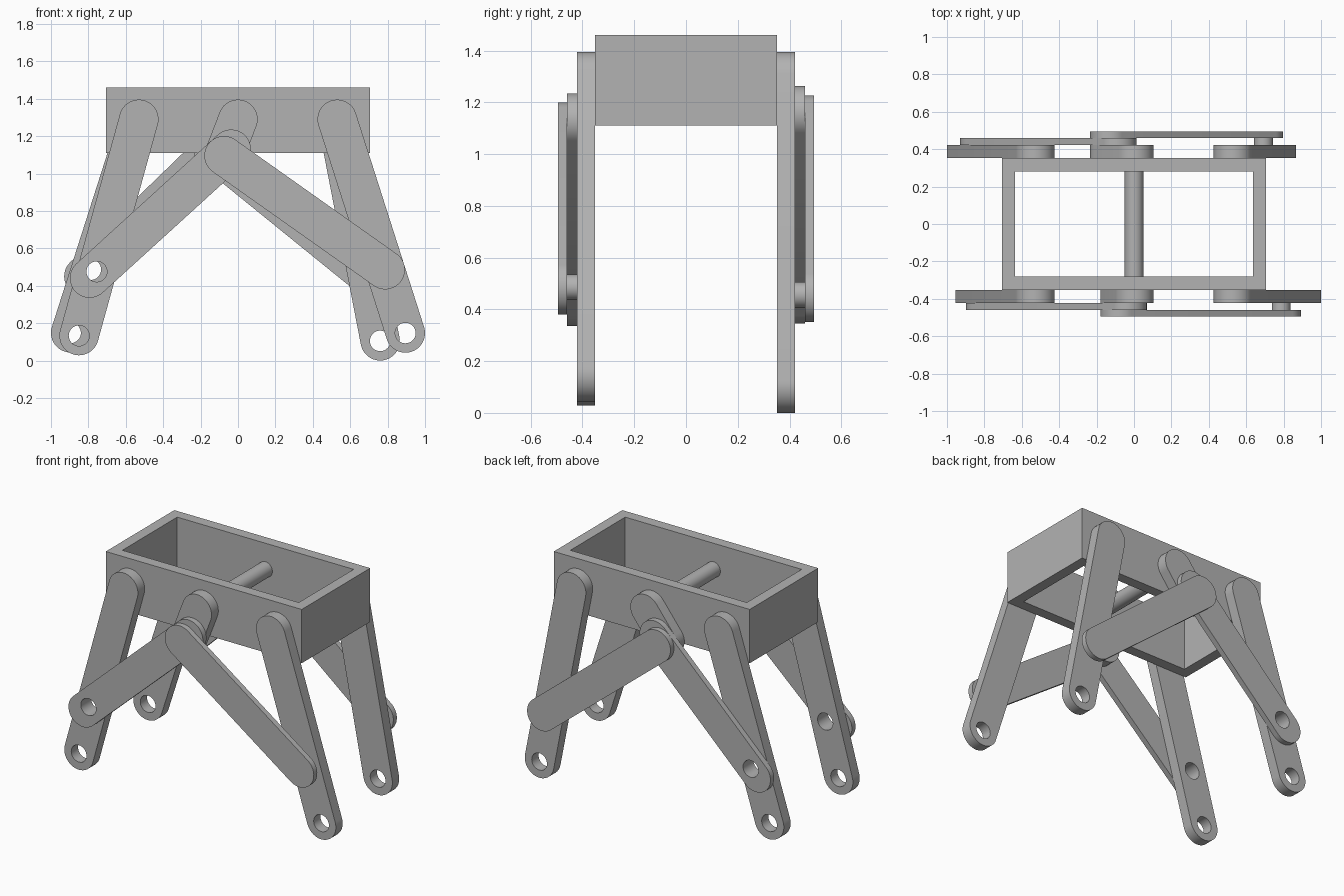
import bpy
from math import pi, cos, sin, atan2, radians
from mathutils import Vector

cube = bpy.data.objects.get("Cube")
if cube:
    bpy.data.objects.remove(cube, do_unlink=True)

grey = bpy.data.materials.new("grey")
grey.use_nodes = True
colour = (0.45, 0.45, 0.45, 1)
grey.diffuse_color = colour
grey.node_tree.nodes["Principled BSDF"].inputs["Base Color"].default_value = colour

R = 0.105      # half width of every bar
HOLE = 0.055   # pivot hole radius
WALL = 0.352   # half depth of the frame
LEG_Y = (WALL, 0.422)
INNER_Y = (0.422, 0.459)
OUTER_Y = (0.459, 0.495)


def finish(ob, name):
    ob.name = ob.data.name = name
    ob.data.materials.clear()
    ob.data.materials.append(grey)
    bpy.ops.object.shade_smooth_by_angle(angle=radians(35))


def arc(centre, radius, start, sweep, n):
    return [(centre[0] + radius * cos(start + sweep * i / n),
             centre[1] + radius * sin(start + sweep * i / n)) for i in range(n + 1)]


def plate(name, loops, thickness, location, upright=True):
    """Extrude a flat outline; loops after the first are openings."""
    curve = bpy.data.curves.new(name, "CURVE")
    curve.dimensions, curve.fill_mode = "2D", "BOTH"
    curve.extrude = thickness / 2
    for loop in loops:
        spline = curve.splines.new("POLY")
        spline.points.add(len(loop) - 1)
        for point, (x, y) in zip(spline.points, loop):
            point.co = (x, y, 0, 1)
        spline.use_cyclic_u = True
    ob = bpy.data.objects.new(name, curve)
    bpy.context.collection.objects.link(ob)
    ob.location = location
    ob.rotation_euler.x = pi / 2 if upright else 0
    bpy.ops.object.select_all(action="DESELECT")
    ob.select_set(True)
    bpy.context.view_layer.objects.active = ob
    bpy.ops.object.convert(target="MESH")
    ob = bpy.context.object
    # Weld the caps to the sides
    bpy.ops.object.mode_set(mode="EDIT")
    bpy.ops.mesh.select_all(action="SELECT")
    bpy.ops.mesh.remove_doubles(threshold=0.0001)
    bpy.ops.mesh.normals_make_consistent(inside=False)
    bpy.ops.object.mode_set(mode="OBJECT")
    finish(ob, name)


def bar(name, a, b, side, layer, holes=()):
    """Round-ended bar from a to b in the x-z plane."""
    angle = atan2(b[1] - a[1], b[0] - a[0])
    outline = arc(b, R, angle - pi / 2, pi, 24) + arc(a, R, angle + pi / 2, pi, 24)
    loops = [outline] + [arc(h, HOLE, 0, 2 * pi, 32)[:-1] for h in holes]
    plate(name, loops, layer[1] - layer[0], (0, side * sum(layer) / 2, 0))


def pin(name, radius, x, z, y0, y1):
    bpy.ops.mesh.primitive_cylinder_add(
        vertices=32, radius=radius, depth=abs(y1 - y0),
        location=(x, (y0 + y1) / 2, z), rotation=(pi / 2, 0, 0))
    finish(bpy.context.object, name)


def rectangle(x, y):
    return [(-x, -y), (x, -y), (x, y), (-x, y)]


# Open frame and the axle through it
plate("frame", [rectangle(0.705, WALL), rectangle(0.635, WALL - 0.07)],
      0.35, (0, 0, 1.285), upright=False)
pin("axle", 0.05, 0, 1.29, -0.3, 0.3)

# Each side: crank end, right foot and left foot in x-z
sides = (("front", -1, (-0.075, 1.095), (-0.85, 0.133), (0.895, 0.147)),
         ("back", 1, (-0.13, 1.122), (-0.895, 0.148), (0.76, 0.105)))

for word, side, crank, right_foot, left_foot in sides:
    right_top, left_top = Vector((-0.53, 1.29)), Vector((0.53, 1.29))
    crank, right_foot, left_foot = map(Vector, (crank, right_foot, left_foot))
    right_joint = right_top.lerp(right_foot, 0.704)
    left_joint = left_top.lerp(left_foot, 0.704)

    # Legs and crank against the frame wall
    bar(word + "_right_leg", right_top, right_foot, side, LEG_Y, (right_foot, right_joint))
    bar(word + "_left_leg", left_top, left_foot, side, LEG_Y, (left_foot,))
    bar(word + "_crank", Vector((0, 1.29)), crank, side, LEG_Y)

    # Inner link overshoots both of its joints, outer link ends on them
    along = (right_joint - crank).normalized() * 0.052
    bar(word + "_right_link", crank - along, right_joint + along, side, INNER_Y, (right_joint,))
    bar(word + "_left_link", crank, left_joint, side, OUTER_Y)
    pin(word + "_left_link_pin", 0.05, left_joint.x, left_joint.y,
        side * (INNER_Y[0] - 0.01), side * (INNER_Y[1] + 0.01))
